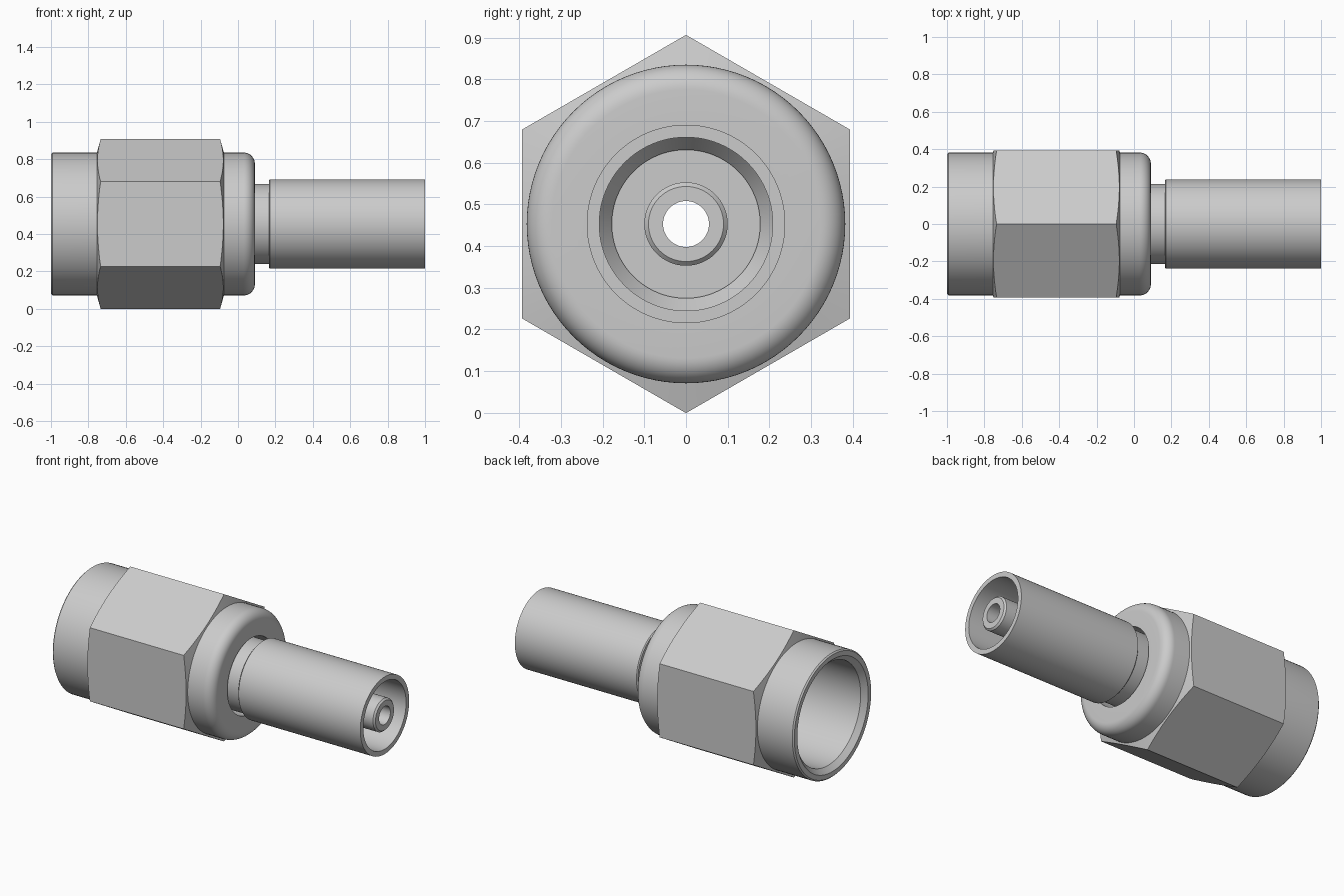
import bpy, bmesh, math

if "Cube" in bpy.data.objects:
    bpy.data.objects.remove(bpy.data.objects["Cube"])

AXIS_Z = 0.453          # height of the common axis
SEG = 96

metal = bpy.data.materials.new("light grey metal")
metal.diffuse_color = (0.6, 0.6, 0.6, 1)
metal.use_nodes = True
metal.node_tree.nodes["Principled BSDF"].inputs["Base Color"].default_value = metal.diffuse_color


def finish(bm, name, angle=25):
    bmesh.ops.recalc_face_normals(bm, faces=bm.faces)
    me = bpy.data.meshes.new(name)
    bm.to_mesh(me)
    bm.free()
    me.materials.append(metal)
    ob = bpy.data.objects.new(name, me)
    bpy.context.collection.objects.link(ob)
    ob.location.z = AXIS_Z
    smooth(ob, angle)
    return ob


def smooth(ob, angle=25):
    bpy.ops.object.select_all(action='DESELECT')
    ob.select_set(True)
    bpy.context.view_layer.objects.active = ob
    bpy.ops.object.shade_smooth_by_angle(angle=math.radians(angle))


def lathe(name, profile):
    """Revolve a closed (x, radius) outline about the x axis."""
    bm = bmesh.new()
    rings = []
    for i in range(SEG):
        a = 2 * math.pi * i / SEG
        rings.append([bm.verts.new((x, r * math.sin(a), r * math.cos(a))) for x, r in profile])
    n = len(profile)
    for i in range(SEG):
        p, q = rings[i], rings[(i + 1) % SEG]
        for j in range(n):
            k = (j + 1) % n
            bm.faces.new((p[j], p[k], q[k], q[j]))
    return finish(bm, name)


# coupling nut sleeve: rounded at the cable end, open at the mating end
fillet = [(0.03 + 0.06 * math.sin(t), 0.322 + 0.06 * math.cos(t))
          for t in (math.pi / 2 * i / 10 for i in range(11))]
lathe("nut_sleeve", [(-0.992, 0.382)] + fillet +
      [(0.09, 0.232), (-0.12, 0.232), (-0.12, 0.315), (-0.97, 0.315), (-1.0, 0.345), (-1.0, 0.374)])

# hexagonal grip, corners trimmed by a chamfered ring
bm = bmesh.new()
ends = []
for x in (-0.80, -0.03):
    ends.append([bm.verts.new((x, 0.4535 * math.sin(math.pi / 3 * i), 0.4535 * math.cos(math.pi / 3 * i)))
                 for i in range(6)])
for i in range(6):
    k = (i + 1) % 6
    bm.faces.new((ends[0][i], ends[0][k], ends[1][k], ends[1][i]))
bm.faces.new(ends[0])
bm.faces.new(ends[1])
grip = finish(bm, "hex_grip")
trim = lathe("grip_trim_cutter", [(-0.755, 0.36), (-0.755, 0.38), (-0.73, 0.47),
                                  (-0.10, 0.47), (-0.075, 0.38), (-0.075, 0.36)])
mod = grip.modifiers.new("trim", 'BOOLEAN')
mod.operation = 'INTERSECT'
mod.solver = 'EXACT'
mod.object = trim
bpy.ops.object.select_all(action='DESELECT')
grip.select_set(True)
bpy.context.view_layer.objects.active = grip
bpy.ops.object.modifier_apply(modifier=mod.name)
bpy.data.objects.remove(trim)
smooth(grip, 12)

# inner body: mating ferrule, flange, neck and hollow cable post
lathe("inner_body", [(-0.60, 0.225), (-0.30, 0.225), (-0.30, 0.31), (-0.14, 0.31), (-0.14, 0.213),
                     (0.25, 0.213), (0.25, 0.10), (0.99, 0.10), (1.0, 0.09), (1.0, 0.055),
                     (-0.60, 0.055)])

# crimp tube around the cable post
lathe("crimp_tube", [(0.165, 0.20), (0.165, 0.232), (0.171, 0.238), (1.0, 0.238), (1.0, 0.208),
                     (0.30, 0.208), (0.26, 0.178), (0.24, 0.178), (0.24, 0.20)])
